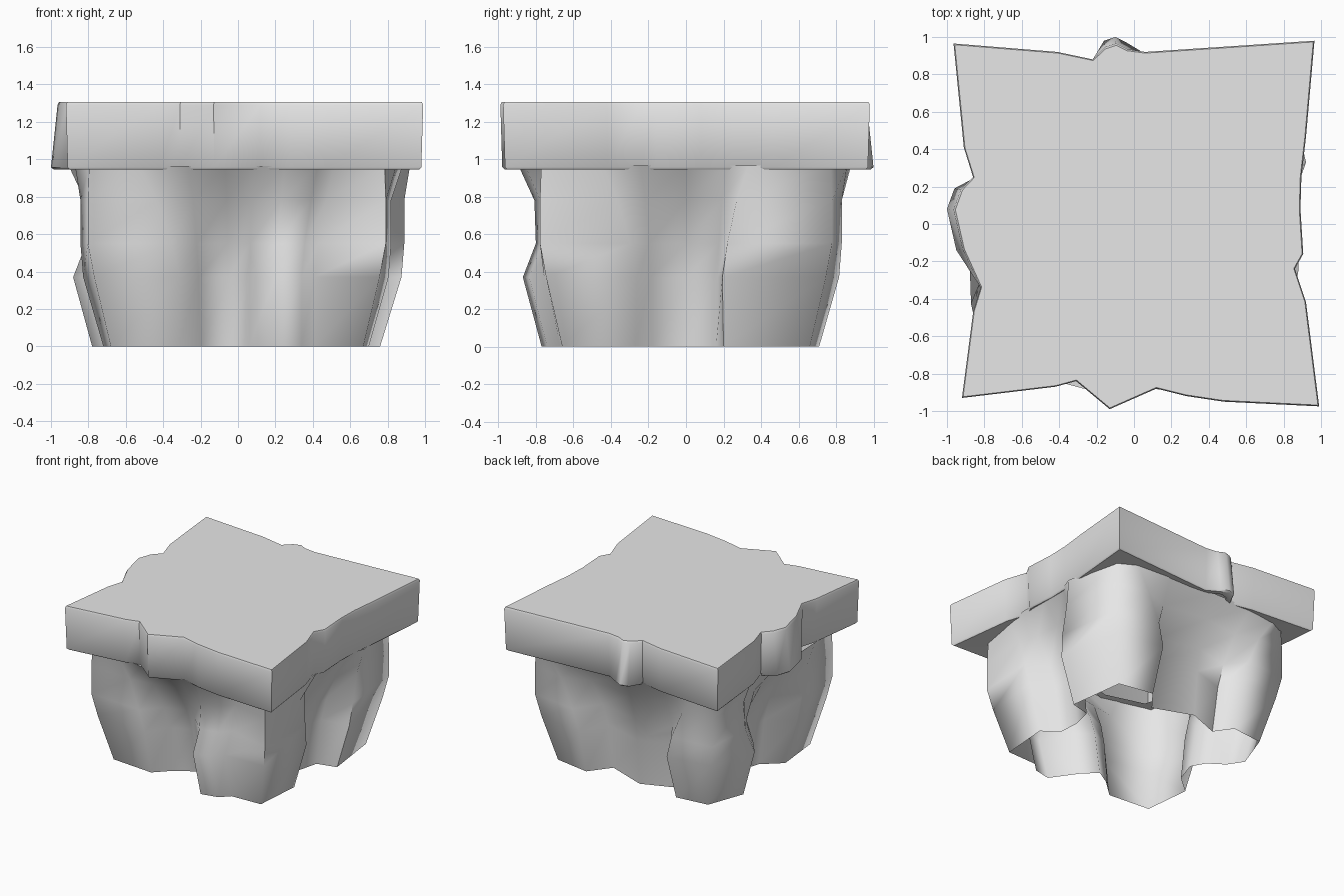
import bpy, bmesh, math

if "Cube" in bpy.data.objects:
    bpy.data.objects.remove(bpy.data.objects["Cube"])

stone = bpy.data.materials.new("grey stone")
stone.diffuse_color = (0.8, 0.8, 0.8, 1)
stone.use_nodes = True
stone.node_tree.nodes["Principled BSDF"].inputs["Base Color"].default_value = stone.diffuse_color


def make_object(name, bm, angle):
    mesh = bpy.data.meshes.new(name)
    bm.to_mesh(mesh)
    bm.free()
    obj = bpy.data.objects.new(name, mesh)
    bpy.context.collection.objects.link(obj)
    mesh.materials.append(stone)
    bpy.ops.object.select_all(action='DESELECT')
    obj.select_set(True)
    bpy.context.view_layer.objects.active = obj
    bpy.ops.object.shade_smooth_by_angle(angle=math.radians(angle))
    return obj


def loft(bm, rings):
    rows = [[bm.verts.new(p) for p in ring] for ring in rings]
    n = len(rows[0])
    for low, high in zip(rows, rows[1:]):
        for i in range(n):
            j = (i + 1) % n
            bm.faces.new((low[i], low[j], high[j], high[i]))
    return rows


# Top slab: four pointed corners with a worn knob in the middle of each side
outline = [
    (-.92, -.93), (-.42, -.87), (-.31, -.84), (-.13, -.99), (.12, -.88),
    (.28, -.92), (.48, -.95),
    (.99, -.975), (.92, -.42), (.86, -.24), (.905, -.16), (.89, .08), (.895, .25),
    (.92, .47),
    (.965, .98), (.06, .92), (-.04, .97), (-.10, 1.0), (-.16, .98), (-.22, .88),
    (-.41, .92),
    (-.965, .965), (-.91, .41), (-.86, .25), (-.96, .19), (-1.0, .08), (-.95, -.14),
    (-.82, -.34), (-.86, -.47)]


def slab_ring(z, scale, knob_scale):
    ring = []
    for x, y in outline:
        knob = math.hypot(x, y) < 1.05 and (x < -.93 or y > .95)
        s = knob_scale if knob else scale
        ring.append((x * s, y * s, z))
    return ring


def rim_ring(z):
    # inner edge of the underside follows the body, leaving the slab hollow
    ring = []
    for x, y in outline:
        r = math.hypot(x, y)
        s = min(.92 * r, 1.0) / r
        ring.append((x * s, y * s, z))
    return ring


bm = bmesh.new()
rows = loft(bm, [rim_ring(.955), slab_ring(.945, .978, .985), slab_ring(.957, .99, 1.0),
                 slab_ring(1.29, 1.0, .965), slab_ring(1.305, .993, .955)])
bm.faces.new(rows[-1])
make_object("top_slab", bm, 50)

# Lower body: an open fluted shell, each column following its own profile
heights = (0, .37, .55, .78, .965)
# at each height: outward scale, outward offset, sideways scale
profiles = {
    "tip": ((1, 0, 1), (1.13, 0, 1.13), (1.18, 0, 1.18), (1.18, 0, 1.18), (1.17, 0, 1.17)),
    "edge": ((1, 0, 1), (1.15, 0, .97), (1.17, 0, 1.1), (1.17, 0, 1.35), (1.21, 0, 1.65)),
    "valley": ((1, 0, 1), (.85, .13, 1.05), (.7, .26, 1.1), (.4, .53, 1.2), (0, .88, 1.35)),
    "bump": ((1, 0, 1), (1.13, 0, 1), (1.04, 0, 1.05), (1.05, 0, 1.15), (1.16, 0, 1.25)),
}
# (sideways, outward, profile) along each side, at ground level
front = [(-.68, .64, "tip"), (-.32, .67, "edge"), (-.20, .55, "valley"),
         (-.05, .46, "valley"), (.06, .57, "valley"), (.20, .77, "bump"),
         (.34, .74, "bump"), (.41, .67, "bump")]
right = [(-.66, .67, "tip"), (-.27, .70, "edge"), (-.18, .57, "valley"),
         (0, .56, "valley"), (.16, .60, "valley"), (.20, .76, "edge")]
back = [(-.70, .66, "tip"), (-.41, .71, "edge"), (-.28, .54, "valley"),
        (.04, .66, "valley"), (.30, .56, "valley"), (.40, .70, "edge")]
left = [(-.67, .67, "tip"), (-.37, .78, "bump"), (-.25, .70, "bump"),
        (-.16, .57, "valley"), (-.05, .51, "valley"), (.13, .57, "valley"),
        (.26, .72, "edge")]

rings = []
for k, z in enumerate(heights):
    ring = []
    for side, columns in enumerate((front, right, back, left)):
        c, s = ((1, 0), (0, 1), (-1, 0), (0, -1))[side]
        for t, d, kind in columns:
            scale, offset, spread = profiles[kind][k]
            t2, d2 = t * spread, d * scale + offset
            ring.append((c * t2 + s * d2, s * t2 - c * d2, z))
    rings.append(ring)
bm = bmesh.new()
loft(bm, rings)
make_object("fluted_body", bm, 80)
